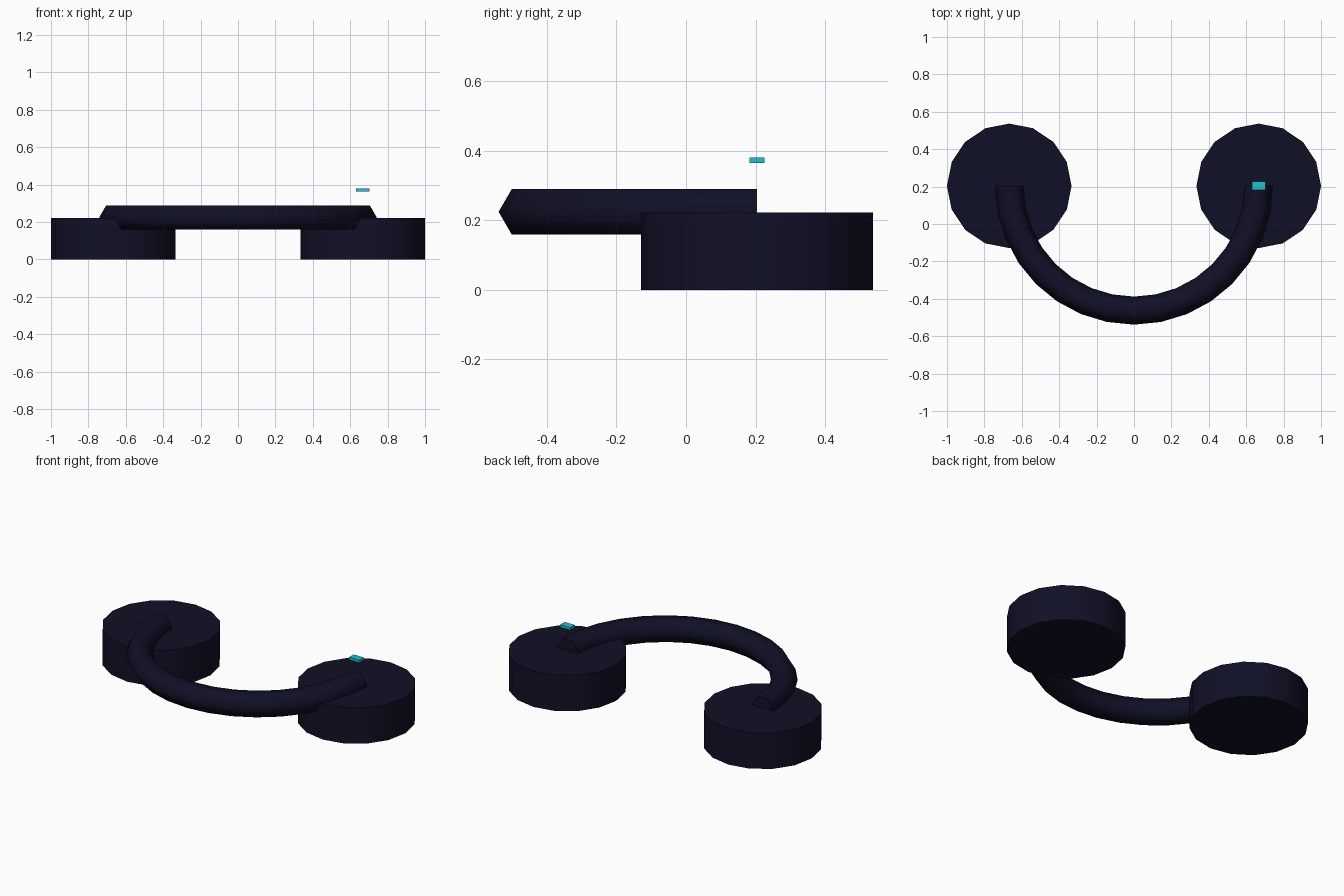
import bpy, bmesh, math
from mathutils import Vector

if "Cube" in bpy.data.objects:
    bpy.data.objects.remove(bpy.data.objects["Cube"])

CUP_X, CUP_Y, CUP_R, CUP_H = 0.667, 0.204, 0.333, 0.222
TUBE_R = 0.075


def material(name, rgb):
    m = bpy.data.materials.new(name)
    m.diffuse_color = (*rgb, 1)
    m.use_nodes = True
    m.node_tree.nodes["Principled BSDF"].inputs["Base Color"].default_value = m.diffuse_color
    return m


navy = material("dark navy", (0.0052, 0.0052, 0.020))
cyan = material("cyan", (0.016, 0.52, 0.63))


def finish(name, bm, mat, smooth_angle=None):
    bmesh.ops.recalc_face_normals(bm, faces=bm.faces)
    me = bpy.data.meshes.new(name)
    bm.to_mesh(me)
    bm.free()
    me.materials.append(mat)
    ob = bpy.data.objects.new(name, me)
    bpy.context.collection.objects.link(ob)
    if smooth_angle:
        bpy.ops.object.select_all(action='DESELECT')
        ob.select_set(True)
        bpy.context.view_layer.objects.active = ob
        bpy.ops.object.shade_smooth_by_angle(angle=math.radians(smooth_angle))
    return ob


# Ear cups: 16-sided drums lying flat
for side, name in ((-1, "left_ear_cup"), (1, "right_ear_cup")):
    bm = bmesh.new()
    rings = [[bm.verts.new((side * CUP_X + CUP_R * math.cos(a), CUP_Y + CUP_R * math.sin(a), z))
              for a in (i * math.tau / 16 for i in range(16))] for z in (0, CUP_H)]
    for i in range(16):
        j = (i + 1) % 16
        bm.faces.new((rings[0][i], rings[0][j], rings[1][j], rings[1][i]))
    for r in rings:
        bm.faces.new(r)
    finish(name, bm, navy, 40)

# Headband: half ring with a six-sided section, 16 segments
bm = bmesh.new()
rings = []
for k in range(17):
    a = math.pi + k * math.pi / 16
    ring = []
    for s in range(6):
        b = s * math.tau / 6
        r = CUP_X + TUBE_R * math.cos(b)
        ring.append(bm.verts.new((r * math.cos(a), CUP_Y + r * math.sin(a),
                                  CUP_H + 0.002 + TUBE_R * math.sin(b))))
    rings.append(ring)
for r0, r1 in zip(rings, rings[1:]):
    for s in range(6):
        t = (s + 1) % 6
        bm.faces.new((r0[s], r0[t], r1[t], r1[s]))
bm.faces.new(rings[0])
bm.faces.new(rings[-1])
finish("headband", bm, navy, 65)

# Small indicator plate floating above the right cup
bm = bmesh.new()
bmesh.ops.create_cube(bm, size=1)
bmesh.ops.scale(bm, vec=Vector((0.07, 0.044, 0.016)), verts=bm.verts)
bmesh.ops.translate(bm, vec=Vector((CUP_X, CUP_Y, 0.372)), verts=bm.verts)
finish("indicator_light", bm, cyan)
